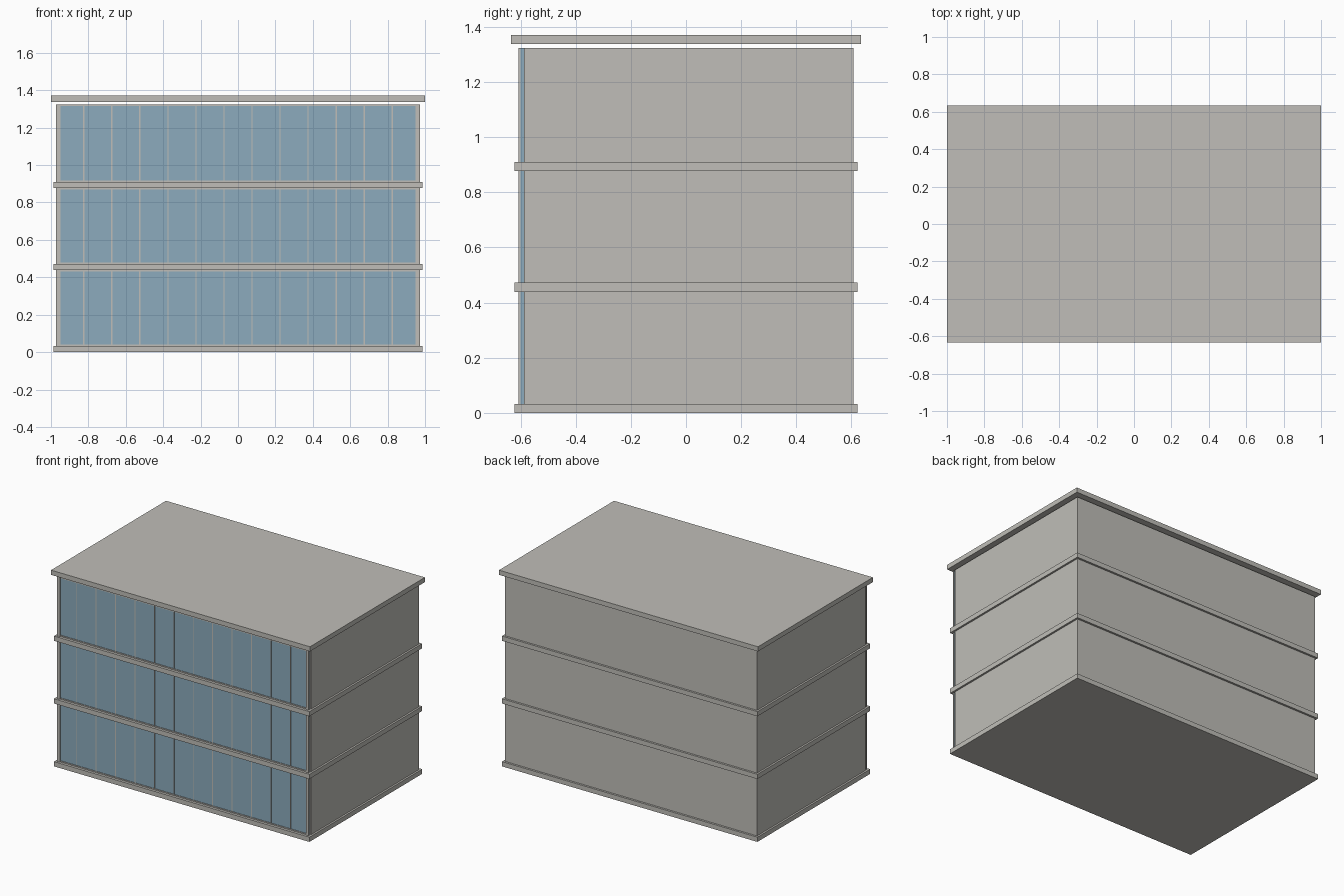
import bpy

if "Cube" in bpy.data.objects:
    bpy.data.objects.remove(bpy.data.objects["Cube"])


def material(name, rgb):
    m = bpy.data.materials.new(name)
    m.diffuse_color = (*rgb, 1)
    m.use_nodes = True
    m.node_tree.nodes["Principled BSDF"].inputs["Base Color"].default_value = m.diffuse_color
    return m


CONCRETE = material("pale_concrete", (0.525, 0.515, 0.48))
GLASS = material("blue_glass", (0.262, 0.407, 0.508))


def box(name, x, y, z, mat):
    """Box given by its (min, max) range on each axis."""
    bpy.ops.mesh.primitive_cube_add(size=1)
    o = bpy.context.object
    o.name = name
    o.location = [(a + b) / 2 for a, b in (x, y, z)]
    o.scale = [b - a for a, b in (x, y, z)]
    bpy.ops.object.transform_apply(location=True, rotation=False, scale=True)
    o.data.materials.append(mat)
    return o


WALL_X, WALL_Y = 0.974, 0.608
GLASS_FRONT, GLASS_BACK = -0.600, -0.588
slab_bottoms = [0.0, 0.439, 0.877]
SLAB = 0.033
wall_tops = [0.439, 0.877, 1.324]

for floor, (base, top) in enumerate(zip(slab_bottoms, wall_tops), 1):
    low = base + SLAB
    # Projecting floor slab
    box(f"floor_slab_{floor}", (-0.987, 0.987), (-0.622, 0.622), (base, low), CONCRETE)

    # Back and side walls
    box(f"back_wall_{floor}", (-WALL_X, WALL_X), (WALL_Y - 0.02, WALL_Y), (low, top), CONCRETE)
    for side, s in (("left", -1), ("right", 1)):
        xs = sorted((s * (WALL_X - 0.02), s * WALL_X))
        box(f"{side}_wall_{floor}", xs, (GLASS_BACK, WALL_Y - 0.02), (low, top), CONCRETE)
        # Corner post in front of the glazing
        xs = sorted((s * 0.95, s * 0.972))
        box(f"{side}_corner_post_{floor}", xs, (-WALL_Y, GLASS_FRONT), (low, top), CONCRETE)

    # Glazed front with slim rails and mullions
    box(f"glazing_{floor}", (-0.968, 0.968), (GLASS_FRONT, GLASS_BACK), (low, top), GLASS)
    for rail, z in (("bottom", low), ("top", top - 0.008)):
        box(f"{rail}_rail_{floor}", (-0.95, 0.95), (-0.604, GLASS_FRONT), (z, z + 0.008), CONCRETE)
    for i in range(12):
        x = -0.825 + 0.15 * i
        box(f"mullion_{floor}_{i + 1}", (x - 0.003, x + 0.003), (-0.602, GLASS_FRONT),
            (low + 0.008, top - 0.008), CONCRETE)

# Flat roof raised slightly above the walls
box("roof_slab", (-1, 1), (-0.634, 0.634), (1.338, 1.371), CONCRETE)
